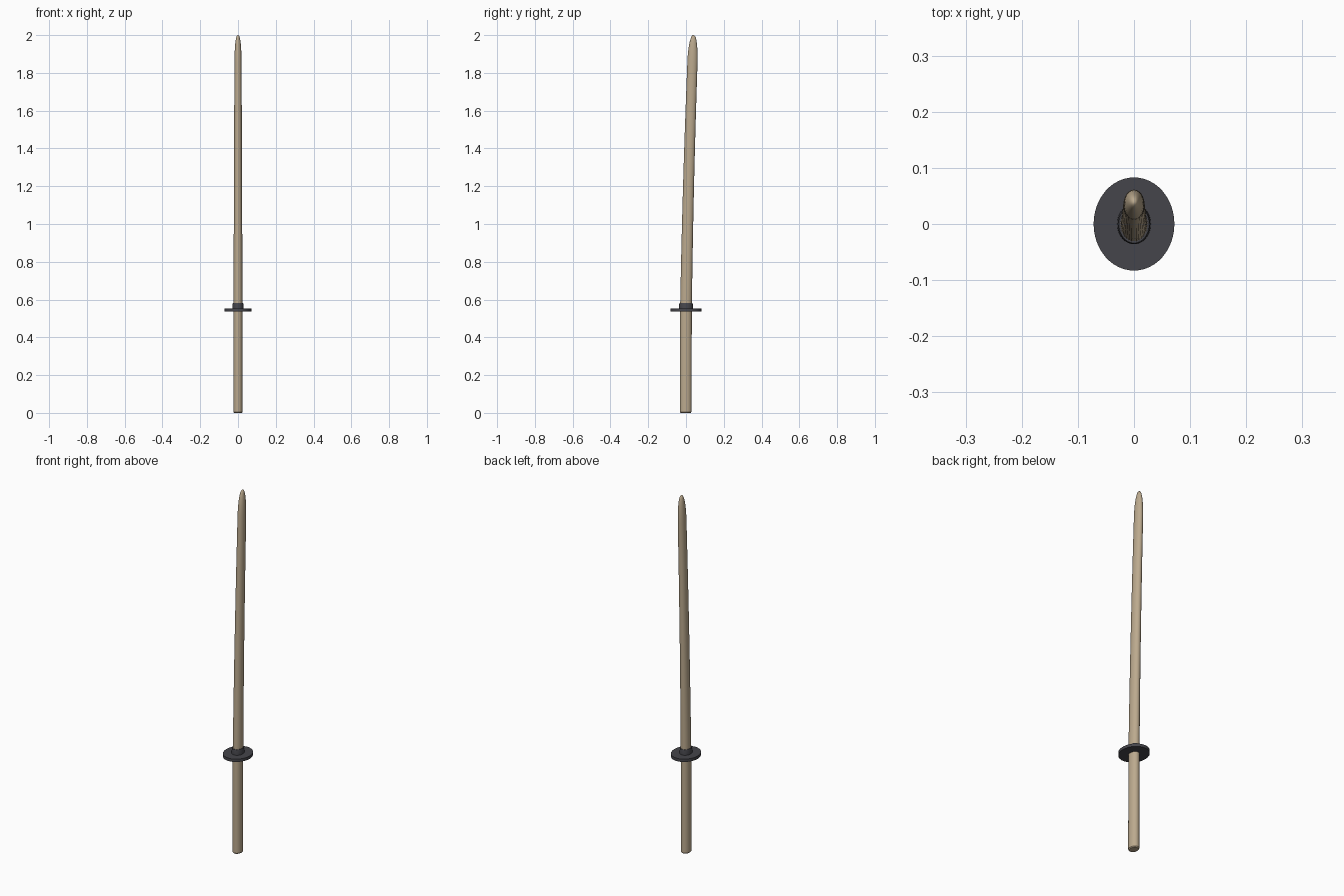
import bpy, bmesh
from math import sin, cos, pi

if "Cube" in bpy.data.objects:
    bpy.data.objects.remove(bpy.data.objects["Cube"])

def material(name, color):
    m = bpy.data.materials.new(name)
    m.diffuse_color = color
    m.use_nodes = True
    m.node_tree.nodes["Principled BSDF"].inputs["Base Color"].default_value = m.diffuse_color
    return m

wood = material("wood", (0.50, 0.40, 0.27, 1))
dark = material("dark_leather", (0.06, 0.06, 0.07, 1))

def loft(name, rings, mat, sides=32, angle=0.6):
    """Join oval rings (z, y_min, y_max, half_width) into a closed solid."""
    bm = bmesh.new()
    loops = []
    for z, y0, y1, w in rings:
        loops.append([bm.verts.new((w * cos(2 * pi * i / sides),
                                    (y0 + y1) / 2 + (y1 - y0) / 2 * sin(2 * pi * i / sides), z))
                      for i in range(sides)])
    for a, b in zip(loops, loops[1:]):
        for i in range(sides):
            j = (i + 1) % sides
            bm.faces.new((a[i], a[j], b[j], b[i]))
    bm.faces.new(loops[0][::-1])
    bm.faces.new(loops[-1])
    me = bpy.data.meshes.new(name)
    bm.to_mesh(me)
    bm.free()
    ob = bpy.data.objects.new(name, me)
    bpy.context.collection.objects.link(ob)
    me.materials.append(mat)
    bpy.ops.object.select_all(action='DESELECT')
    bpy.context.view_layer.objects.active = ob
    ob.select_set(True)
    bpy.ops.object.shade_smooth_by_angle(angle=angle)
    return ob

# Handle and gently back-curved blade in one piece of wood
rings = [(0, -0.028, 0.025, 0.021), (0.005, -0.032, 0.029, 0.0245),
         (0.3, -0.032, 0.030, 0.0245), (0.56, -0.031, 0.031, 0.024)]
for k in range(1, 13):
    t = k / 12
    c = 0.020 * t + 0.014 * t * t
    h = 0.031 - 0.004 * t
    rings.append((0.56 + 1.29 * t, c - h, c + h, 0.024 - 0.005 * t))
# Rounded point
for k in range(1, 13):
    a = pi / 2 * k / 12
    z = 1.85 + 0.15 * sin(a)
    s = max(cos(a), 0.02)
    c = 0.034 + 0.004 * sin(a)
    rings.append((z, c - 0.027 * s, c + 0.027 * s ** 0.75, 0.019 * s ** 0.8))
loft("wooden_blade_and_handle", rings, wood)

# Flat oval guard
loft("guard", [(0.536, -0.083, 0.083, 0.072), (0.552, -0.083, 0.083, 0.072)], dark, 48)

# Collar that holds the guard
loft("guard_collar", [(0.550, -0.036, 0.036, 0.030), (0.575, -0.036, 0.036, 0.029),
                      (0.582, -0.034, 0.034, 0.027)], dark)
